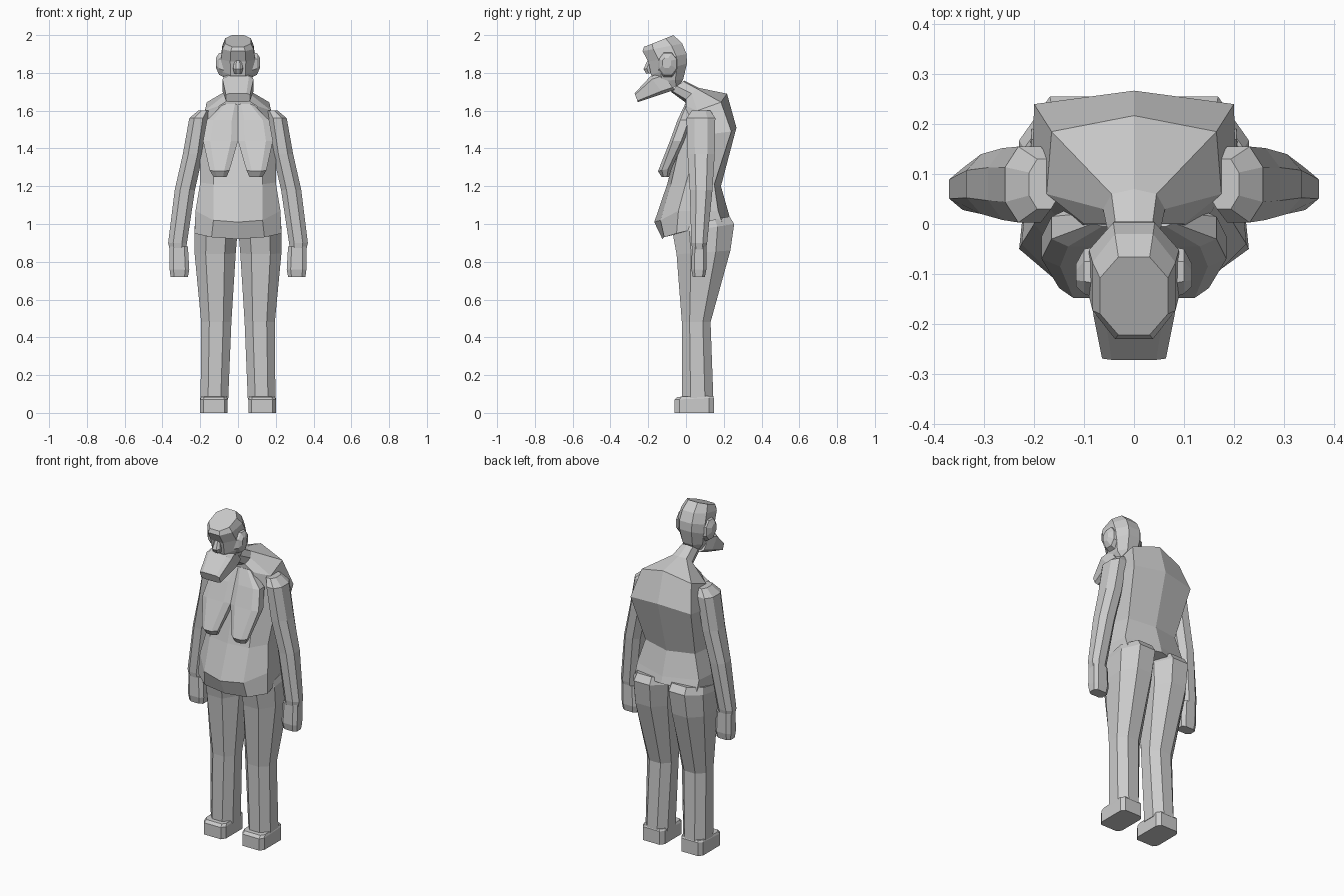
import bpy, bmesh


def loft(name, rings, mirror=False):
    """Skin a stack of equal-sized point rings, capping both ends."""
    bm = bmesh.new()
    vs = [[bm.verts.new(p) for p in r] for r in rings]
    n = len(vs[0])
    for a, b in zip(vs, vs[1:]):
        for i in range(n):
            j = (i + 1) % n
            bm.faces.new((a[i], a[j], b[j], b[i]))
    bm.faces.new(vs[0])
    bm.faces.new(vs[-1])
    bmesh.ops.recalc_face_normals(bm, faces=bm.faces)
    me = bpy.data.meshes.new(name)
    bm.to_mesh(me)
    bm.free()
    ob = bpy.data.objects.new(name, me)
    bpy.context.collection.objects.link(ob)
    if mirror:
        m = ob.modifiers.new("Mirror", 'MIRROR')
        m.use_mirror_merge = False
    return ob


def octo(x0, x1, yf, zf, yb, zb, c=0.27):
    """Chamfered rectangle; height runs from zf at the front to zb at the back."""
    uv = [(c, 0), (1 - c, 0), (1, c), (1, 1 - c), (1 - c, 1), (c, 1), (0, 1 - c), (0, c)]
    return [(x0 + (x1 - x0) * u, yf + (yb - yf) * v, zf + (zb - zf) * v) for u, v in uv]


def sym(half):
    """Complete a half ring that runs from front centre to back centre."""
    return half + [(-x, y, z) for x, y, z in half[-2:0:-1]]


# Coat body with belly, hunched back and neck
torso = [
    [(0, -.125, .92), (.14, -.115, .93), (.23, -.05, .95), (.205, .19, 1.01), (0, .235, 1.02)],
    [(0, -.168, 1.01), (.13, -.135, 1.02), (.225, -.04, 1.07), (.205, .17, 1.07), (0, .225, 1.06)],
    [(0, -.10, 1.21), (.13, -.08, 1.21), (.2, 0, 1.22), (.165, .15, 1.21), (0, .185, 1.2)],
    [(0, -.03, 1.47), (.13, -.02, 1.47), (.205, .08, 1.47), (.2, .24, 1.49), (0, .267, 1.51)],
    [(0, .0, 1.63), (.1, .0, 1.625), (.175, .06, 1.6), (.165, .185, 1.645), (0, .217, 1.69)],
    [(0, -.005, 1.645), (.045, .0, 1.66), (.062, .03, 1.69), (.045, .06, 1.715), (0, .07, 1.72)],
    [(0, -.08, 1.70), (.035, -.075, 1.705), (.045, -.05, 1.73), (.035, -.015, 1.755), (0, -.01, 1.76)],
]
loft("coat_body", [sym(h) for h in torso])

# Hanging chest flaps
loft("chest_flap", [
    octo(0, .08, -.005, 1.635, .03, 1.62, .2),
    octo(0, .165, -.045, 1.55, .03, 1.55, .2),
    octo(0, .185, -.085, 1.44, -.01, 1.44, .2),
    octo(.045, .15, -.148, 1.28, -.075, 1.295),
    octo(.06, .13, -.13, 1.25, -.09, 1.25)], True)

# Trouser legs
loft("trouser_leg", [
    octo(.052, .198, -.02, .07, .145, .07),
    octo(.035, .195, -.022, .48, .13, .48),
    octo(.012, .23, -.05, .84, .235, .86),
    octo(.002, .23, -.07, .95, .255, 1.0),
    octo(.01, .22, -.06, .98, .23, 1.04)], True)

# Shoes
loft("shoe", [
    octo(.055, .2, -.06, 0, .147, 0, .12),
    octo(.055, .2, -.06, .07, .147, .08, .12),
    octo(.06, .195, -.045, .085, .14, .09, .12)], True)

# Sleeves
loft("sleeve", [
    octo(.15, .21, .03, 1.6, .13, 1.6),
    octo(.16, .258, .003, 1.56, .155, 1.56),
    octo(.185, .292, .008, 1.37, .152, 1.37),
    octo(.228, .335, .02, 1.18, .14, 1.18),
    octo(.27, .37, .028, .9, .112, .9),
    octo(.275, .362, .033, .865, .105, .865)], True)

# Hands
loft("hand", [
    octo(.265, .362, .032, .88, .108, .88, .2),
    octo(.258, .362, .028, .76, .108, .76, .2),
    octo(.265, .357, .036, .72, .1, .72, .2)], True)

# Head, tipped forward
loft("head", [
    octo(-.068, .068, -.222, 1.938, -.066, 2.0),
    octo(-.083, .083, -.23, 1.915, -.02, 1.955),
    octo(-.09, .09, -.2, 1.86, .003, 1.9),
    octo(-.085, .085, -.185, 1.79, .005, 1.85),
    octo(-.07, .07, -.17, 1.755, -.015, 1.765),
    octo(-.05, .05, -.11, 1.7, -.03, 1.74)])

# Beard jutting forward
loft("beard", [
    octo(-.07, .07, -.13, 1.8, -.06, 1.71, .15),
    octo(-.082, .082, -.19, 1.78, -.12, 1.69, .15),
    octo(-.064, .064, -.272, 1.692, -.255, 1.645, .15)])


def slab(x, y0, y1, z0, z1, c=.28):
    """Chamfered ring standing in the yz plane."""
    return [(x, a, b) for a, b, _ in octo(y0, y1, z0, 0, z1, 0, c)]


# Ears
loft("ear", [slab(.07, -.15, -.045, 1.775, 1.91),
             slab(.1, -.14, -.05, 1.79, 1.905),
             slab(.116, -.125, -.08, 1.825, 1.88)], True)

# Nose
loft("nose", [octo(-.016, .016, -.2, 1.875, -.16, 1.885),
              octo(-.026, .026, -.225, 1.82, -.16, 1.83),
              octo(-.02, .02, -.21, 1.795, -.16, 1.8)])
